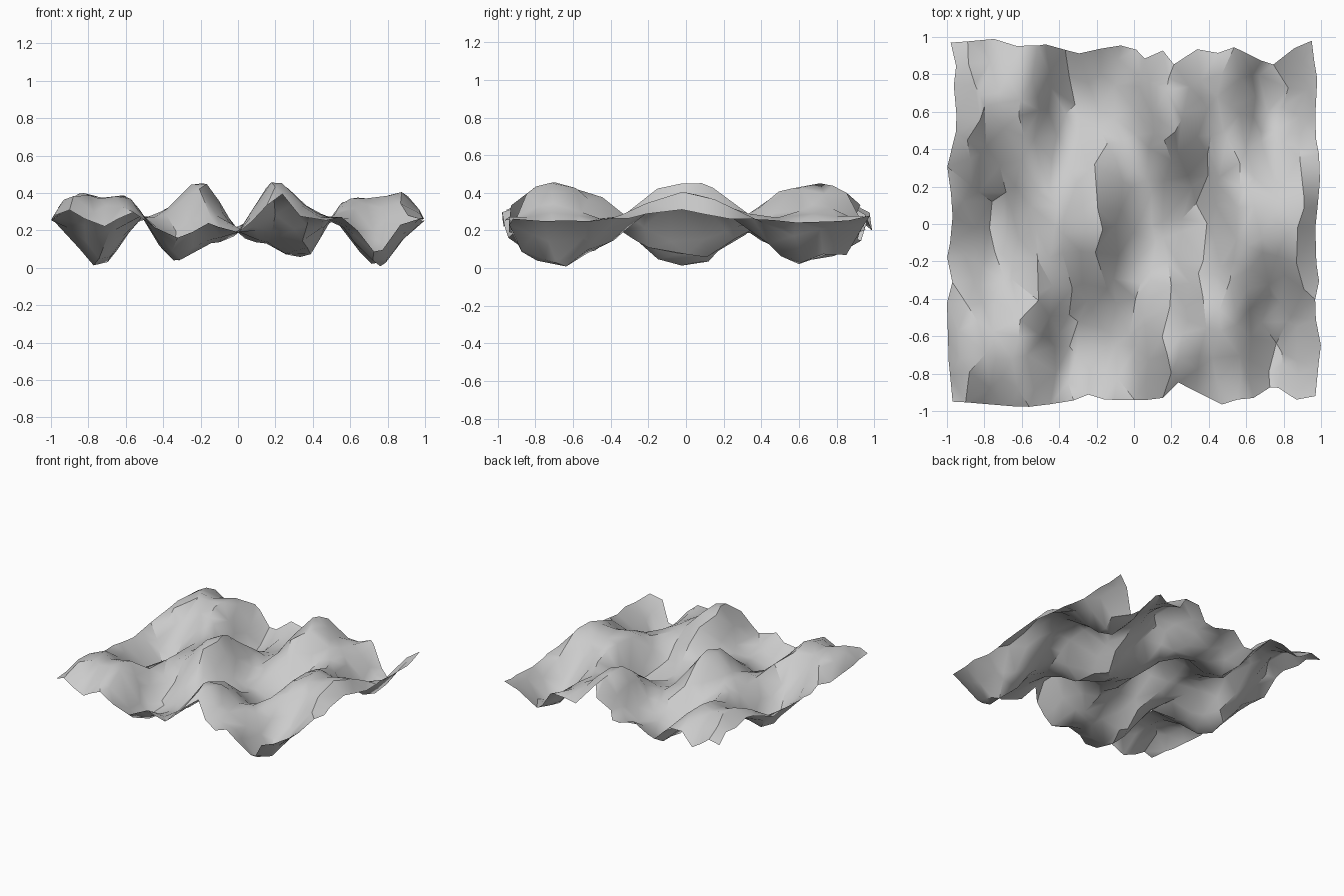
import bpy, bmesh, math, random

cube = bpy.data.objects.get("Cube")
if cube:
    bpy.data.objects.remove(cube, do_unlink=True)

random.seed(4)
COLS, ROWS = 22, 15

# Ragged outline of the sheet: (position along the edge, offset of the edge)
BACK = [(-.98, .97), (-.75, .99), (-.6, .94), (-.42, .97), (-.35, .92), (-.2, .9),
        (-.14, .97), (.02, .94), (.12, .84), (.16, .95), (.23, .85), (.34, .9),
        (.4, .98), (.47, .91), (.56, .95), (.75, .86), (.8, .85), (.95, .98)]
FRONT = [(-.97, -.95), (-.6, -.98), (-.35, -.95), (-.22, -.9), (-.16, -.94),
         (.15, -.94), (.23, -.84), (.43, -.94), (.52, -.98), (.58, -.93),
         (.7, -.93), (.77, -.85), (.87, -.95), (.94, -.92)]
LEFT = [(-.95, .97), (-.72, 1), (-.5, .96), (-.35, .99), (-.15, .96), (.15, .99),
        (.3, 1), (.52, .96), (.72, .99), (.97, .95)]
RIGHT = [(-.95, -.97), (-.8, -.99), (-.45, -1), (-.33, -.97), (-.2, -1), (-.05, -.97),
         (.1, -.97), (.32, -1), (.55, -.94), (.7, -.97), (.88, -.95), (.97, -.98)]


def edge_at(points, t):
    """Offset of a ragged edge at position t."""
    if t <= points[0][0]:
        return points[0][1]
    for (a, p), (b, q) in zip(points, points[1:]):
        if t <= b:
            return p + (q - p) * (t - a) / (b - a)
    return points[-1][1]


def height(x, y):
    """Egg-crate swell with a finer ripple across the width."""
    swell = math.sin(2 * math.pi * x) * math.cos(1.5 * math.pi * y)
    return 0.24 - 0.05 * math.cos(17 * x) - 0.187 * swell


# Irregular grid, stretched to the outline and lifted onto the waves
bm = bmesh.new()
grid = []
for j in range(ROWS + 1):
    row = []
    for i in range(COLS + 1):
        u, v = i / COLS, j / ROWS
        if 0 < i < COLS:
            u += random.uniform(-.4, .4) / COLS
        if 0 < j < ROWS:
            v += random.uniform(-.4, .4) / ROWS
        s, t = 2 * u - 1, 2 * v - 1
        west, east = edge_at(RIGHT, t), edge_at(LEFT, t)
        south, north = edge_at(FRONT, s), edge_at(BACK, s)
        x = west + (east - west) * u
        y = south + (north - south) * v
        row.append(bm.verts.new((x, y, height(x, y))))
    grid.append(row)

for j in range(ROWS):
    for i in range(COLS):
        bm.faces.new((grid[j][i], grid[j][i + 1], grid[j + 1][i + 1], grid[j + 1][i]))
bmesh.ops.triangulate(bm, faces=bm.faces[:])

mesh = bpy.data.meshes.new("wavy_sheet")
bm.to_mesh(mesh)
bm.free()
sheet = bpy.data.objects.new("wavy_sheet", mesh)
bpy.context.collection.objects.link(sheet)

# Single plain grey
grey = bpy.data.materials.new("light_grey")
grey.use_nodes = True
color = (0.6, 0.6, 0.6, 1)
grey.diffuse_color = color
grey.node_tree.nodes["Principled BSDF"].inputs["Base Color"].default_value = color
mesh.materials.append(grey)

bpy.ops.object.select_all(action="DESELECT")
sheet.select_set(True)
bpy.context.view_layer.objects.active = sheet
bpy.ops.object.shade_smooth_by_angle(angle=math.radians(40))
